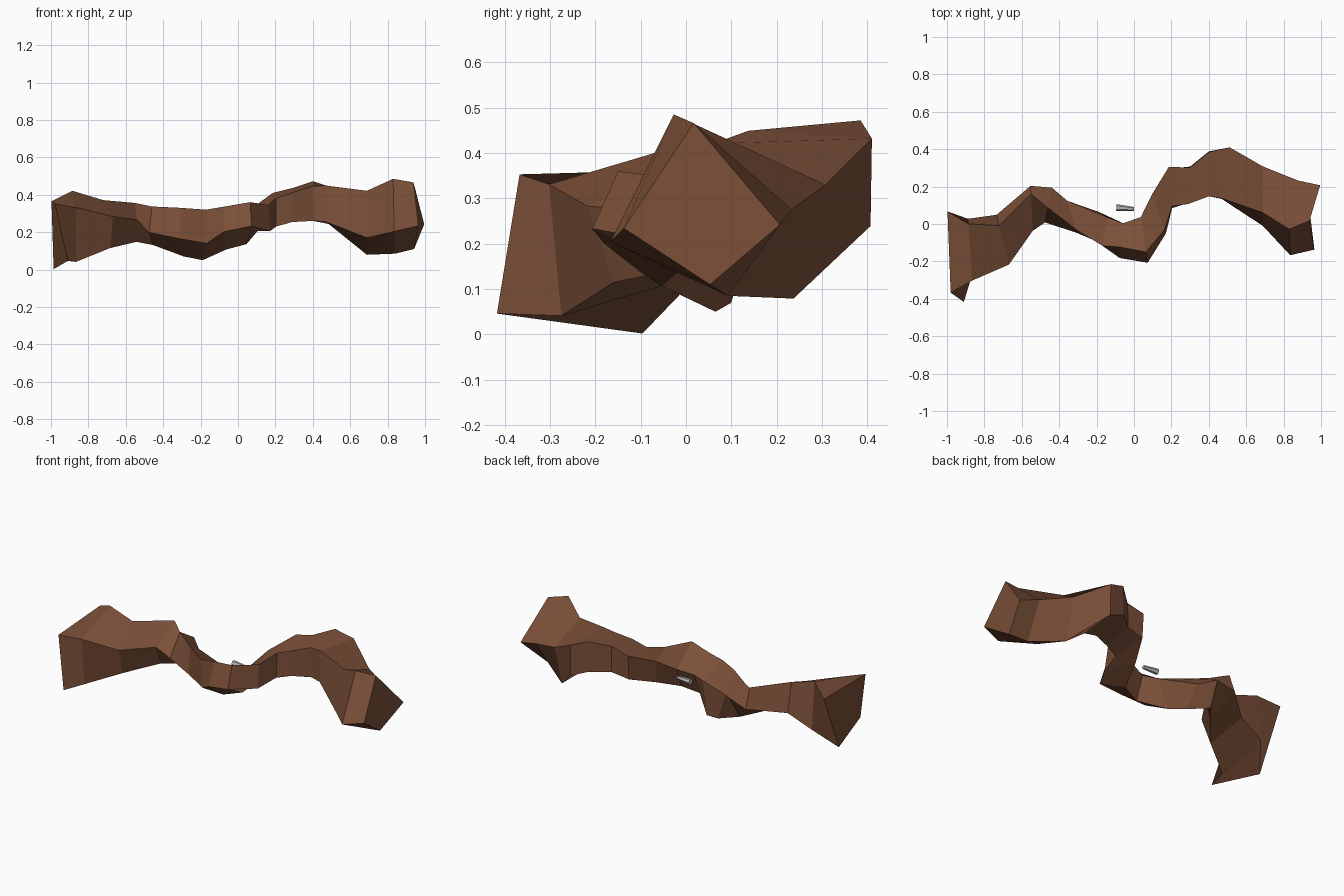
import bpy, bmesh, math
from mathutils import Vector, Matrix


def material(name, rgb):
    m = bpy.data.materials.new(name)
    m.diffuse_color = (*rgb, 1)
    return m


def add_object(name, bm, mat):
    bmesh.ops.recalc_face_normals(bm, faces=bm.faces[:])
    me = bpy.data.meshes.new(name)
    bm.to_mesh(me)
    bm.free()
    me.materials.append(mat)
    ob = bpy.data.objects.new(name, me)
    bpy.context.collection.objects.link(ob)
    return ob


brown = material("earth brown", (0.2, 0.08, 0.04))
grey = material("metal grey", (0.48, 0.48, 0.48))

# Path of four-sided sections: centre x, y, z, sideways lean,
# then the two half diagonals as (side, up) pairs
PATH = [
    (-.967, -.185, .185, -.13, .232, .165, .145, -.183),
    (-.876, -.137, .231, -.07, .138, .190, .165, -.100),
    (-.702, -.084, .243, -.25, .075, .128, .133, -.040),
    (-.547, .084, .252, -.05, .078, .104, .120, -.015),
    (-.457, .101, .234, .20, -.015, .103, .093, .035),
    (-.300, .035, .200, .15, -.065, .130, .080, .035),
    (-.155, -.035, .190, .20, -.080, .130, .070, .050),
    (-.067, -.089, .222, .10, -.035, .115, .093, .020),
    (.055, -.085, .248, -.15, -.065, .112, .122, .015),
    (.134, .055, .275, -.35, -.085, .070, .105, .070),
    (.195, .195, .320, -.08, -.100, .060, .110, .090),
    (.295, .207, .346, .05, -.100, .065, .095, .092),
    (.400, .268, .366, .00, -.120, .080, .117, .106),
    (.490, .272, .344, .15, -.135, .105, .138, .088),
    (.689, .149, .250, .00, -.088, .171, .159, .080),
    (.855, .033, .240, .10, -.060, .200, .200, .036),
    (.980, .035, .238, .09, -.018, .178, .172, .004),
]
# Small offsets for the irregular corners: (section, corner) -> shift
NUDGE = {
    (0, 0): (0, .02, .015), (0, 1): (-.032, -.037, -.015),
    (0, 2): (.027, 0, .026), (0, 3): (0, -.056, 0),
    (5, 3): (-.07, .01, .01), (6, 2): (-.05, .02, -.01),
    (15, 0): (-.02, 0, .045), (15, 2): (-.02, 0, .045),
    (16, 0): (-.04, 0, .05), (16, 2): (-.04, 0, .05),
}

# Twisting faceted trunk, lofted through the sections
bm = bmesh.new()
rings = []
for n, (cx, cy, cz, lean, ta, tb, ka, kb) in enumerate(PATH):
    corners = ((ta, tb), (-ka, -kb), (-ta, -tb), (ka, kb))
    rings.append([bm.verts.new(Vector((cx + lean * a, cy + a, cz + b))
                               + Vector(NUDGE.get((n, i), (0, 0, 0))))
                  for i, (a, b) in enumerate(corners)])
for r, s in zip(rings, rings[1:]):
    for i in range(4):
        j = (i + 1) % 4
        bm.faces.new((r[i], r[j], s[j], s[i]))
bm.faces.new(rings[0])
bm.faces.new(rings[-1])
add_object("twisted_trunk", bm, brown)

# Small tapered metal peg floating behind the trunk
bm = bmesh.new()
bmesh.ops.create_cone(bm, cap_ends=True, segments=6, radius1=.018, radius2=.011, depth=.094,
                      matrix=Matrix.Translation((-.047, .084, .24))
                      @ Matrix.Rotation(math.radians(-5), 4, 'Z')
                      @ Matrix.Rotation(math.radians(90), 4, 'Y'))
add_object("tapered_peg", bm, grey)
